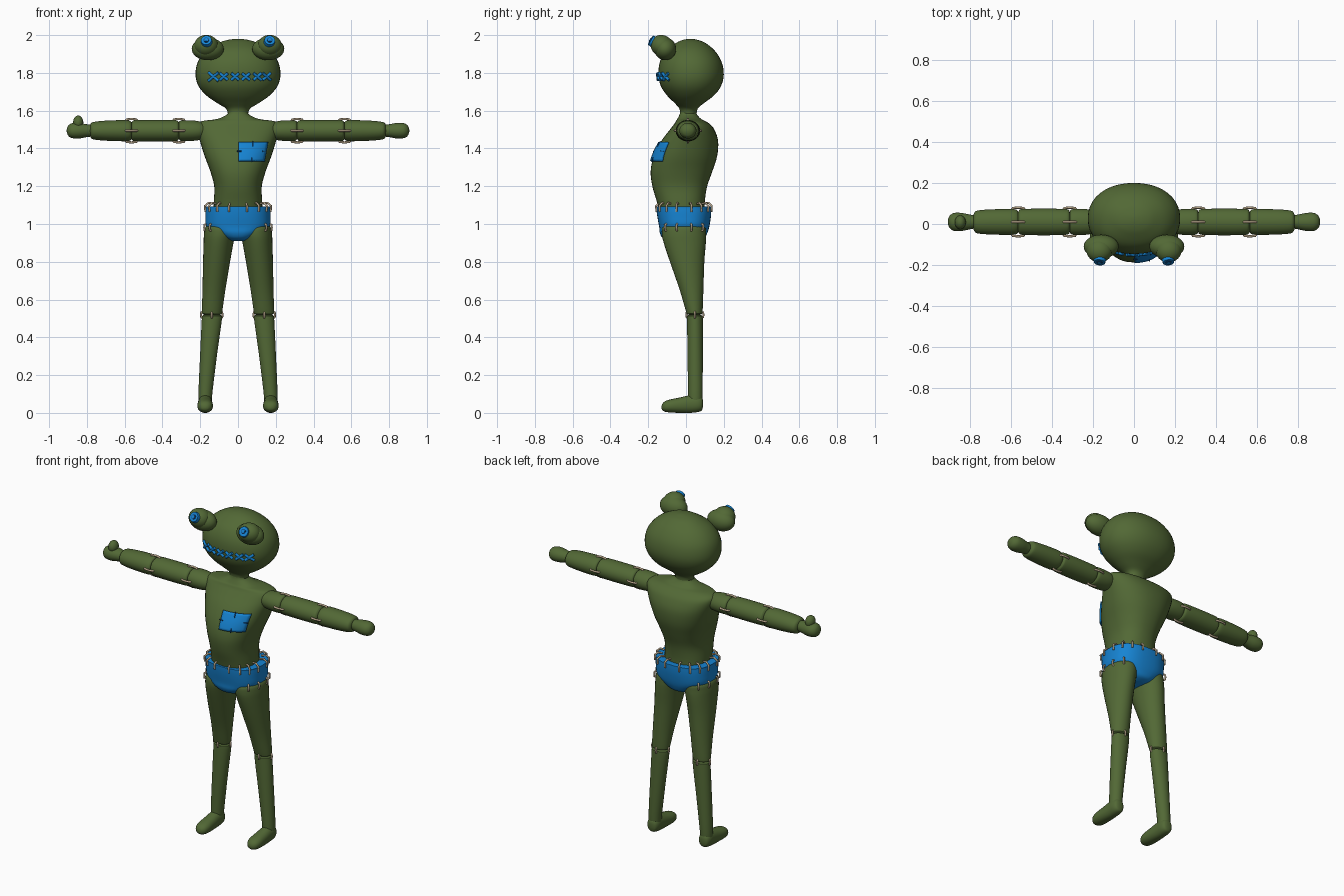
import bpy, bmesh
from math import sin, cos, pi, radians
from mathutils import Vector, Matrix
from mathutils.bvhtree import BVHTree

if "Cube" in bpy.data.objects:
    bpy.data.objects.remove(bpy.data.objects["Cube"])


def material(name, rgb):
    m = bpy.data.materials.new(name)
    m.diffuse_color = (*rgb, 1)
    m.use_nodes = True
    m.node_tree.nodes["Principled BSDF"].inputs["Base Color"].default_value = m.diffuse_color
    return m


GREEN = material("green_cloth", (0.085, 0.14, 0.036))
BLUE = material("blue_cloth", (0.008, 0.23, 0.65))
THREAD = material("beige_thread", (0.5, 0.4, 0.27))
DARK = material("dark_blue", (0.006, 0.06, 0.2))


def finish(bm, name, mat):
    bmesh.ops.recalc_face_normals(bm, faces=bm.faces)
    me = bpy.data.meshes.new(name)
    bm.to_mesh(me)
    bm.free()
    me.shade_smooth()
    me.set_sharp_from_angle(angle=radians(50))
    me.materials.append(mat)
    ob = bpy.data.objects.new(name, me)
    bpy.context.collection.objects.link(ob)
    return ob


def ring_point(a, ru, rv, power=2.0):
    c, s, e = cos(a), sin(a), 2 / power
    return (ru * abs(c) ** e * (1 if c >= 0 else -1),
            rv * abs(s) ** e * (1 if s >= 0 else -1))


def loft(name, rings, mat=GREEN, axis="Z", power=2.0, n=32, steps=4):
    """Smooth skin through rings (t, u centre, v centre, u radius, v radius)."""
    R = [Vector(r) for r in rings]
    path = []
    for i in range(len(R) - 1):
        p0, p1, p2, p3 = R[max(i - 1, 0)], R[i], R[i + 1], R[min(i + 2, len(R) - 1)]
        for k in range(steps):
            f = k / steps
            path.append(0.5 * (2 * p1 + (p2 - p0) * f + (2 * p0 - 5 * p1 + 4 * p2 - p3) * f * f
                               + (3 * p1 - p0 - 3 * p2 + p3) * f ** 3))
    path.append(R[-1])
    bm = bmesh.new()
    loops = []
    for t, cu, cv, ru, rv in path:
        row = []
        for j in range(n):
            du, dv = ring_point(2 * pi * j / n, ru, rv, power)
            u, v = cu + du, cv + dv
            row.append(bm.verts.new({"Z": (u, v, t), "X": (t, u, v), "Y": (u, t, v)}[axis]))
        loops.append(row)
    for a, b in zip(loops, loops[1:]):
        for j in range(n):
            bm.faces.new((a[j], a[(j + 1) % n], b[(j + 1) % n], b[j]))
    bm.faces.new(loops[0])
    bm.faces.new(loops[-1])
    return finish(bm, name, mat)


def upright(name, rows, **kw):
    """Loft from rows of (z, half width, front y, back y)."""
    return loft(name, [(z, 0, (f + b) / 2, w, (b - f) / 2) for z, w, f, b in rows], **kw)


def ball(name, centre, radii, mat=GREEN, tilt=0):
    bm = bmesh.new()
    bmesh.ops.create_uvsphere(bm, u_segments=28, v_segments=16, radius=1, matrix=Matrix.Translation(centre)
                              @ Matrix.Rotation(tilt, 4, "X") @ Matrix.Diagonal((*radii, 1)))
    return finish(bm, name, mat)


def threads(name, lines, radius, mat=THREAD):
    cu = bpy.data.curves.new(name, "CURVE")
    cu.dimensions = "3D"
    cu.bevel_depth, cu.bevel_resolution, cu.use_fill_caps = radius, 2, True
    for pts in lines:
        sp = cu.splines.new("POLY")
        sp.points.add(len(pts) - 1)
        for p, co in zip(sp.points, pts):
            p.co = (*co, 1)
    cu.materials.append(mat)
    ob = bpy.data.objects.new(name, cu)
    bpy.context.collection.objects.link(ob)


def staple(p, along, out, half, lift):
    p, along, out = Vector(p), Vector(along), Vector(out).normalized()
    return [p - along * half - out * 0.006, p - along * half * 0.8 + out * lift * 0.7, p + out * lift,
            p + along * half * 0.8 + out * lift * 0.7, p + along * half - out * 0.006]


# Head, torso and shorts
head = upright("head", [
    (1.575, .052, -.03, .056), (1.61, .063, -.035, .062), (1.64, .11, -.06, .095),
    (1.68, .167, -.1, .148), (1.73, .209, -.133, .185), (1.79, .225, -.146, .2),
    (1.86, .212, -.138, .188), (1.92, .166, -.105, .15), (1.96, .1, -.05, .1),
    (1.975, .052, -.015, .06), (1.98, .012, .012, .035)], power=2.15, n=40)
torso = upright("torso", [
    (1.06, .13, -.14, .1), (1.12, .128, -.155, .1), (1.2, .126, -.178, .112),
    (1.28, .147, -.187, .14), (1.36, .177, -.17, .165), (1.44, .202, -.13, .17),
    (1.5, .22, -.085, .15), (1.53, .218, -.062, .125), (1.546, .185, -.053, .1),
    (1.556, .11, -.046, .08), (1.58, .058, -.034, .058), (1.6, .052, -.03, .056)], power=2.3, n=40)
upright("shorts", [
    (1.092, .12, -.12, .1), (1.093, .168, -.153, .13), (1.085, .172, -.157, .134),
    (1.04, .173, -.152, .132), (.985, .168, -.142, .123), (.95, .128, -.138, .112),
    (.922, .075, -.118, .095), (.91, .035, -.07, .06)], mat=BLUE, power=2.5, n=40)

# Waist stitches
lines = []
for i in range(16):
    a = 2 * pi * (i + .5) / 16
    u, v = ring_point(a, .172, .145, 2.5)
    c = Vector((0, -.011, 0))
    d = Vector((u, v, 0))
    lines.append([c + d * .78 + Vector((0, 0, 1.108)), c + d * .92 + Vector((0, 0, 1.112)),
                  c + d * 1.035 + Vector((0, 0, 1.096)), c + d * 1.02 + Vector((0, 0, 1.065))])
threads("waist_stitches", lines, .0055)


def front_hit(bvh, x, z, gap):
    hit = None
    while hit is None:  # slide inward when the ray misses the silhouette
        hit = bvh.ray_cast(Vector((x, -1, z)), Vector((0, 1, 0)))[0]
        x = x if hit else x * .97
    return Vector((x, hit.y - gap, z))


def tree(ob):
    return BVHTree.FromPolygons([v.co for v in ob.data.vertices], [p.vertices for p in ob.data.polygons])


# Mouth of cross stitches
face, lines = tree(head), []
for x, h in ((-.13, .026), (-.075, .021), (-.015, .021), (.042, .021), (.103, .021), (.152, .021)):
    for s in (1, -1):
        lines.append([front_hit(face, x + k * h, 1.78 + s * k * h * .85, .005) for k in (-1, 0, 1)])
threads("mouth_stitches", lines, .008, BLUE)

# Chest patch, a little narrower at the bottom
chest = tree(torso)
bm = bmesh.new()
grid = [[bm.verts.new(front_hit(chest, .002 + (.135 + .02 * j / 8) * i / 10, 1.332 + .1 * j / 8, .006))
         for i in range(11)] for j in range(9)]
for j in range(8):
    for i in range(10):
        bm.faces.new((grid[j][i], grid[j][i + 1], grid[j + 1][i + 1], grid[j + 1][i]))
patch = finish(bm, "chest_patch", BLUE)
solid = patch.modifiers.new("thickness", "SOLIDIFY")
solid.thickness, solid.offset = .012, 0
marks = [((.08, 1.41), (.08, 1.438)), ((.075, 1.328), (.075, 1.352)),
         ((-.004, 1.385), (.018, 1.385)), ((.13, 1.385), (.15, 1.385))]
threads("patch_stitches", [[front_hit(chest, x, z, .013) for x, z in m] for m in marks], .003, DARK)

for s, side in ((1, "left"), (-1, "right")):
    # Bulging eye with a button
    ball(side + "_eye_base", (s * .16, -.11, 1.927), (.085, .058, .06))
    ball(side + "_eye_bulb", (s * .168, -.128, 1.944), (.064, .06, .056), tilt=-.5)
    normal = Vector((s * .1, -.85, .5)).normalized()
    turn = normal.to_track_quat("Z", "Y").to_matrix().to_4x4()
    for part, r, lift, mat in (("button", .031, .0, BLUE), ("button_rim", .016, .003, DARK),
                               ("button_centre", .011, .005, BLUE)):
        bm = bmesh.new()
        spot = Vector((s * .167, -.178, 1.968)) + normal * lift
        bmesh.ops.create_cone(bm, cap_ends=True, segments=24, radius1=r, radius2=r * .9, depth=.022,
                              matrix=Matrix.Translation(spot) @ turn)
        finish(bm, f"{side}_eye_{part}", mat)

    # Arm in three stuffed pieces, then the hand
    def limb(name, rows):
        loft(f"{side}_{name}", [(s * x, .01, 1.494, ry, rz) for x, ry, rz in rows], axis="X")
    limb("shoulder", [(.17, .04, .035), (.2, .056, .048), (.24, .063, .054), (.29, .063, .055),
                      (.308, .058, .051), (.314, .045, .04)])
    limb("upper_arm", [(.312, .045, .04), (.318, .058, .051), (.34, .063, .056), (.44, .065, .057),
                       (.54, .063, .056), (.558, .058, .051), (.565, .045, .04)])
    limb("forearm", [(.563, .045, .04), (.57, .058, .051), (.6, .063, .056), (.7, .061, .053),
                     (.76, .056, .047), (.777, .046, .04), (.783, .03, .028)])
    limb("hand", [(.765, .03, .03), (.8, .036, .034), (.84, .044, .041), (.875, .044, .04),
                  (.895, .033, .031), (.904, .018, .016), (.907, .004, .004)])
    lines = []
    for x in (.313, .564):
        for k in range(4):
            d = Vector((0, cos(k * pi / 2), sin(k * pi / 2)))
            p = Vector((s * x, .01 + d.y * .063, 1.494 + d.z * .055))
            lines.append(staple(p, (1, 0, 0), d, .032, .007))
    threads(side + "_arm_stitches", lines, .006)

    # Leg and foot
    def leg(name, rows):
        loft(f"{side}_{name}", [(z, s * (i + o) / 2, (f + b) / 2, (o - i) / 2, (b - f) / 2)
                                for z, i, o, f, b in rows])
    leg("thigh", [(1.0, .05, .14, -.08, .06), (.985, .02, .172, -.122, .1), (.95, .012, .18, -.128, .106),
                  (.9, .024, .182, -.118, .105), (.8, .042, .185, -.085, .097), (.65, .067, .188, -.033, .092),
                  (.54, .083, .191, -.001, .088), (.524, .088, .188, .006, .084), (.518, .1, .176, .02, .07)])
    leg("shin", [(.52, .1, .176, .02, .07), (.514, .088, .189, .008, .086), (.49, .086, .192, .006, .089),
                 (.3, .112, .201, .008, .089), (.12, .134, .209, .011, .088), (.06, .139, .209, .012, .086)])
    loft(side + "_foot", [(y, s * .174, h / 2 + lo, w, h / 2) for y, w, h, lo in (
        (.09, .012, .03, .035), (.083, .028, .07, .013), (.06, .037, .09, .004), (.02, .038, .093, .0),
        (-.03, .04, .082, .0), (-.08, .041, .07, .002), (-.11, .034, .056, .006),
        (-.125, .02, .034, .014), (-.13, .006, .01, .024))], axis="Y", power=2.2)

    # Knee and hip stitches
    lines = []
    for k in range(4):
        d = Vector((cos(k * pi / 2), sin(k * pi / 2), 0))
        p = Vector((s * .139 + d.x * .053, .047 + d.y * .041, .519))
        lines.append(staple(p, (0, 0, 1), d, .016, .004))
    for a in (-52, -18, 18, 52):
        u, v = ring_point(radians(a), .083, .125)
        lines.append(staple((s * (.096 + u), -.01 + v, .982), (0, 0, 1), (s * u, v * .5, 0), .018, .004))
    threads(side + "_leg_stitches", lines, .0055)

# Raised thumb on one hand only
ball("right_thumb", (-.846, .008, 1.538), (.027, .034, .036))
